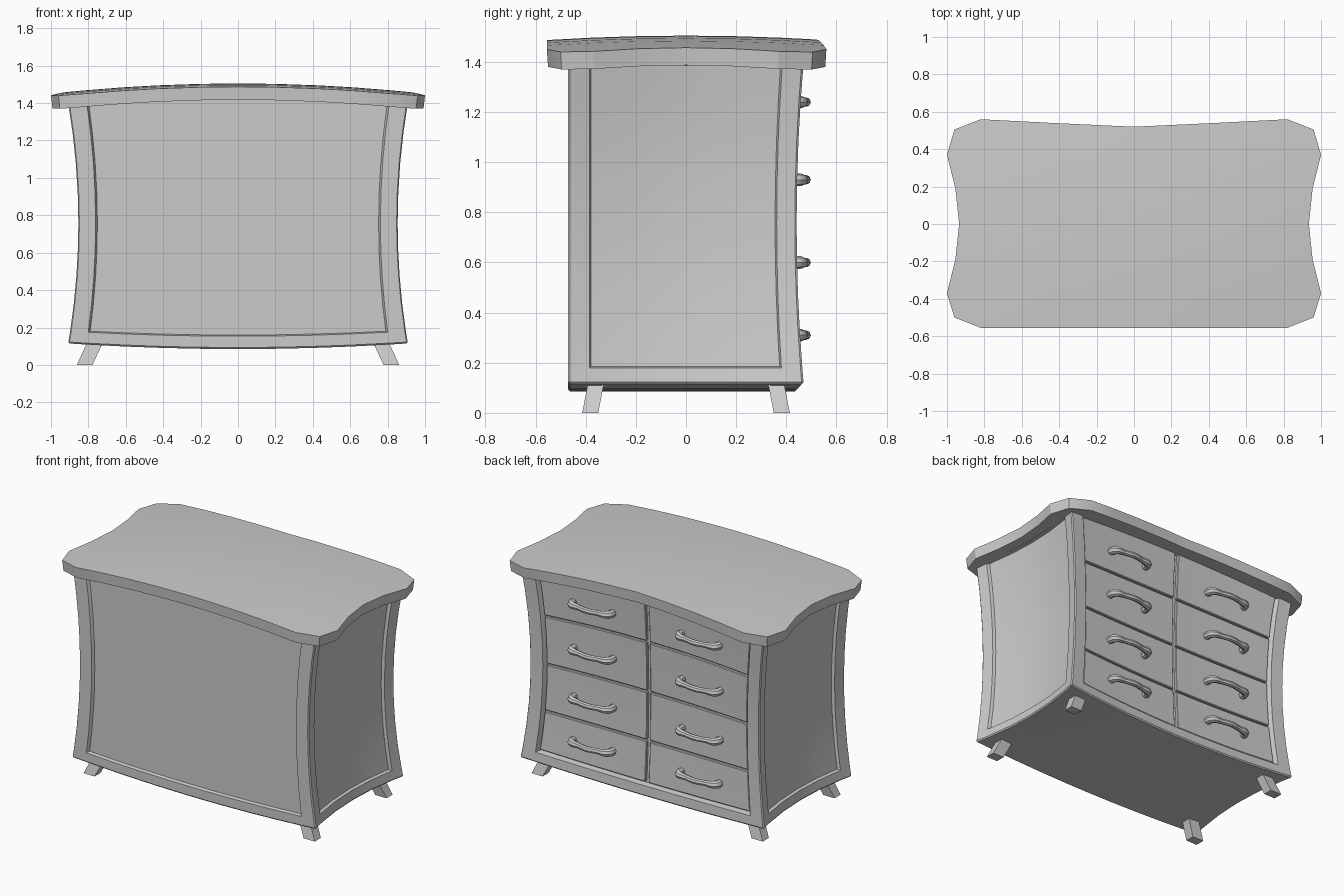
import bpy, bmesh, math
from mathutils import Vector, Matrix

if "Cube" in bpy.data.objects:
    bpy.data.objects.remove(bpy.data.objects["Cube"])

W, D, Z0, Z1 = 0.91, 0.47, 0.115, 1.40   # carcass half width, half depth, bottom, top


def warp(p):
    """Pinch the straight carcass into its waisted, concave form."""
    x, y, z = p
    t = 2 * (z - Z0) / (Z1 - Z0) - 1
    cx, cy, cz = 1 - (x / W) ** 2, 1 - (y / D) ** 2, 1 - t * t
    nx = x * (1 - 0.06 * cz - 0.06 * cy)
    ny = y * (1 - 0.06 * cz - 0.06 * cx) if y > 0 else y
    nz = z + cx * (-0.03 + 0.07 * (t + 1) / 2)
    return Vector((nx, ny, nz))


def box(lo, hi, bevel=0):
    bm = bmesh.new()
    size = [b - a for a, b in zip(lo, hi)]
    mid = [(a + b) / 2 for a, b in zip(lo, hi)]
    bmesh.ops.create_cube(bm, size=1, matrix=Matrix.Translation(mid) @ Matrix.Diagonal((*size, 1)))
    if bevel:
        bmesh.ops.bevel(bm, geom=bm.edges[:], offset=bevel, segments=1, affect='EDGES')
    return bm


def cut(bm, axis, values):
    no = Vector((0, 0, 0))
    no[axis] = 1
    for v in values:
        bmesh.ops.bisect_plane(bm, geom=bm.verts[:] + bm.edges[:] + bm.faces[:],
                               plane_co=no * v, plane_no=no, dist=1e-5)


def finish(name, bm, smooth=True):
    bmesh.ops.recalc_face_normals(bm, faces=bm.faces[:])
    me = bpy.data.meshes.new(name)
    bm.to_mesh(me)
    bm.free()
    ob = bpy.data.objects.new(name, me)
    bpy.context.collection.objects.link(ob)
    if smooth:
        shade(ob)
    return ob


def shade(ob):
    bpy.ops.object.select_all(action='DESELECT')
    bpy.context.view_layer.objects.active = ob
    ob.select_set(True)
    if ob.type == 'CURVE':
        bpy.ops.object.convert(target='MESH')
    bpy.ops.object.shade_smooth_by_angle(angle=math.radians(25))


# carcass with a recessed panel on all four sides
XP, YP, ZP, ZT = 0.81, 0.385, 0.18, 1.39
bm = box((-W, -D, Z0), (W, D, Z1), 0.008)
cut(bm, 0, [-XP, -0.6, -0.4, -0.2, 0, 0.2, 0.4, 0.6, XP])
cut(bm, 1, [-YP, -0.19, 0, 0.19, YP])
cut(bm, 2, [ZP, 0.33, 0.48, 0.62, 0.76, 0.92, 1.08, 1.24, ZT])
for axis, sign, depth in ((0, 1, 0.02), (0, -1, 0.02), (1, -1, 0.02), (1, 1, 0.04)):
    other, lim = (1, YP) if axis == 0 else (0, XP)
    faces = []
    for f in bm.faces:
        c = f.calc_center_median()
        if f.normal[axis] * sign > 0.99 and abs(c[other]) < lim and ZP < c.z < ZT:
            faces.append(f)
    bmesh.ops.inset_region(bm, faces=faces, thickness=0.006, depth=-depth, use_even_offset=True)
    bm.normal_update()
for v in bm.verts:
    v.co = warp(v.co)
finish("carcass", bm)

# two columns of four drawers, each with a bowed handle
levels = [0.19, 0.455, 0.765, 1.085, 1.395]
handle_z = [0.31, 0.60, 0.93, 1.24]
for side in (-1, 1):
    for i in range(4):
        xs = sorted((side * 0.013, side * 0.798))
        bm = box((xs[0], 0.40, levels[i] + 0.005), (xs[1], 0.45, levels[i + 1] - 0.005), 0.004)
        cut(bm, 0, [side * 0.2, side * 0.4, side * 0.6])
        cut(bm, 2, [(levels[i] + levels[i + 1]) / 2])
        for v in bm.verts:
            v.co = warp(v.co)
        finish("drawer", bm)

        cu = bpy.data.curves.new("drawer_handle", 'CURVE')
        cu.dimensions = '3D'
        cu.bevel_depth = 0.02
        cu.bevel_resolution = 2
        cu.use_fill_caps = True
        cu.resolution_u = 5
        sp = cu.splines.new('BEZIER')
        path = [(-0.145, 0.40, 1.2), (-0.135, 0.452, 1.3), (-0.07, 0.468, 0.9), (0, 0.479, 0.95),
                (0.07, 0.468, 0.9), (0.135, 0.452, 1.3), (0.145, 0.40, 1.2)]
        sp.bezier_points.add(len(path) - 1)
        for bp, (x, y, r) in zip(sp.bezier_points, path):
            bp.co = (side * 0.40 + x, y, handle_z[i])
            bp.radius = r
            bp.handle_left_type = bp.handle_right_type = 'AUTO'
        ob = bpy.data.objects.new("drawer_handle", cu)
        bpy.context.collection.objects.link(ob)
        shade(ob)

# domed top slab with clipped corners and scooped edges
half = [(0, 0.52), (0.43, 0.54), (0.82, 0.56), (0.96, 0.505), (1.0, 0.37), (0.955, 0.19), (0.935, 0),
        (0.955, -0.19), (1.0, -0.37), (0.96, -0.5), (0.82, -0.555), (0, -0.555)]
outline = half + [(-x, y) for x, y in reversed(half[1:-1])]
bm = bmesh.new()
f = bm.faces.new([bm.verts.new((x, y, 0)) for x, y in outline])
ext = bmesh.ops.extrude_face_region(bm, geom=[f])
for v in ext["geom"]:
    if isinstance(v, bmesh.types.BMVert):
        v.co.z = 1
cut(bm, 0, [-0.82, -0.62, -0.43, -0.2, 0, 0.2, 0.43, 0.62, 0.82])
cut(bm, 1, [-0.37, -0.19, 0, 0.19, 0.37])
for v in bm.verts:
    x, y, z = v.co
    top = 1.505 - 0.018 * (y / 0.56) ** 2 - 0.055 * x * x
    k = 1 if z > 0.5 else 0.992
    v.co = (x * k, y * k, top if z > 0.5 else top - 0.07)
finish("top_slab", bm)

# splayed legs
for sx in (-1, 1):
    for sy in (-1, 1):
        bm = box((-0.042, -0.032, 0), (0.042, 0.032, 0.13))
        for v in bm.verts:
            s = v.co.z / 0.13
            v.co.x += sx * (0.82 - 0.06 * s)
            v.co.y += sy * (0.382 - 0.025 * s)
        finish("leg", bm, False)
